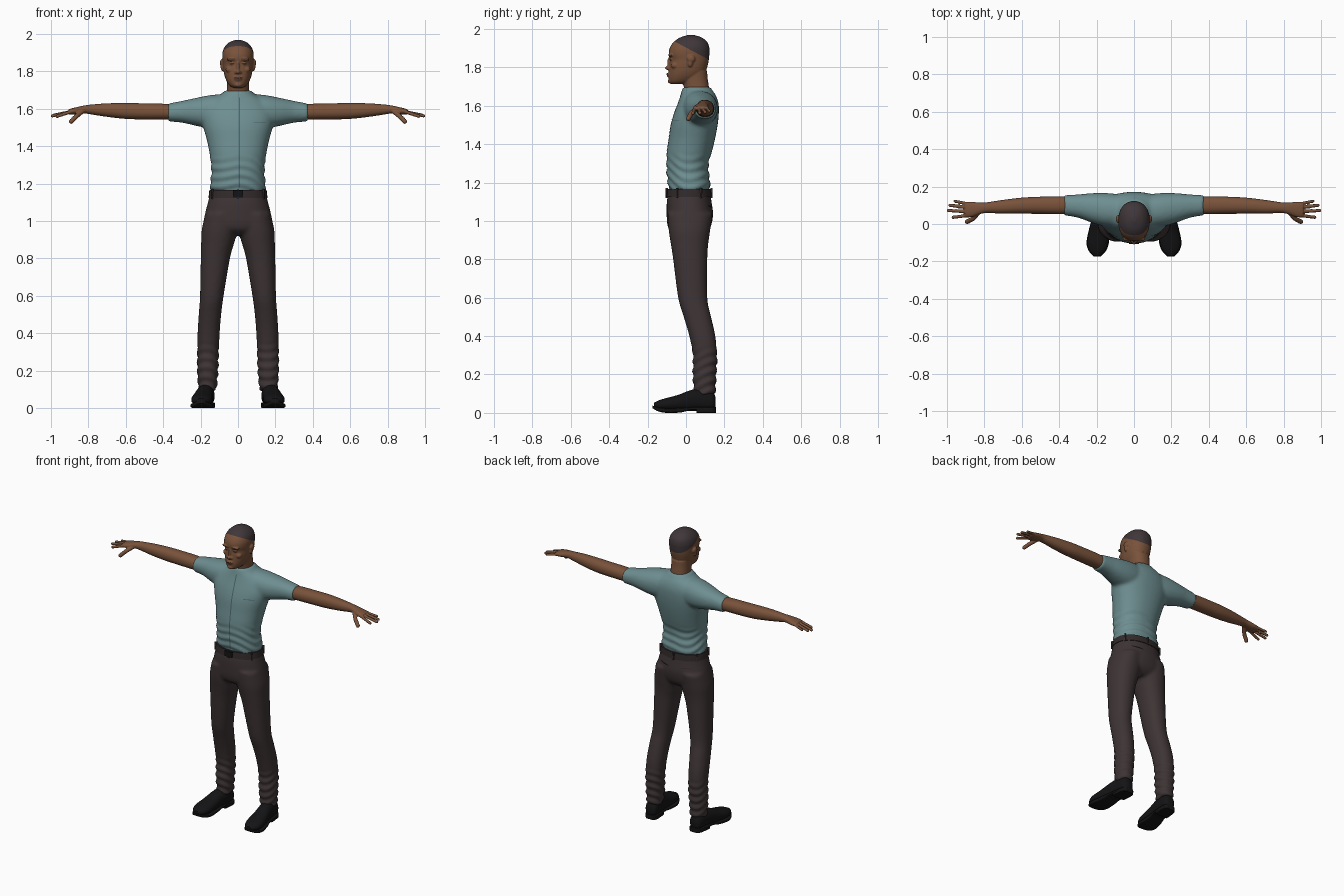
import bpy, bmesh, math
from mathutils import Matrix, Vector

if "Cube" in bpy.data.objects:
    bpy.data.objects.remove(bpy.data.objects["Cube"])


def material(name, r, g, b):
    m = bpy.data.materials.new(name)
    m.diffuse_color = (r, g, b, 1)
    m.use_nodes = True
    m.node_tree.nodes["Principled BSDF"].inputs["Base Color"].default_value = m.diffuse_color
    return m


SKIN = material("brown skin", .19, .085, .043)
HAIR = material("dark hair", .05, .037, .040)
SHIRT = material("teal shirt", .155, .27, .28)
SEAM = material("shirt seam", .07, .13, .135)
TROUSER = material("dark trousers", .048, .034, .035)
BELT = material("belt", .032, .023, .024)
BLACK = material("black leather", .007, .007, .008)
LIP = material("lips", .14, .052, .036)
DARK = material("eye shade", .06, .028, .017)


def spline(rows, steps=5):
    """Catmull-Rom interpolation of section parameters."""
    out = []
    for i in range(len(rows) - 1):
        p0, p1 = rows[max(i - 1, 0)], rows[i]
        p2, p3 = rows[i + 1], rows[min(i + 2, len(rows) - 1)]
        for k in range(steps):
            t = k / steps
            out.append([.5 * (2 * b + (c - a) * t + (2 * a - 5 * b + 4 * c - d) * t * t
                              + (3 * b - a - 3 * c + d) * t ** 3)
                        for a, b, c, d in zip(p0, p1, p2, p3)])
    return out + [list(rows[-1])]


def loft(bm, axis, rows, s=1, power=2.2, n=36):
    """Sections: (position on axis, centre, half width, low, high)."""
    rings = []
    for t, ca, ra, b0, b1 in spline(rows):
        ring = []
        for k in range(n):
            w = 2 * math.pi * k / n
            c, d = math.cos(w), math.sin(w)
            a = ca + ra * math.copysign(abs(c) ** (2 / power), c)
            b = (b0 + b1) / 2 + (b1 - b0) / 2 * math.copysign(abs(d) ** (2 / power), d)
            x, y, z = {"x": (t, a, b), "y": (a, t, b), "z": (a, b, t)}[axis]
            ring.append(bm.verts.new((s * x, y, z)))
        rings.append(ring)
    for r, q in zip(rings, rings[1:]):
        for k in range(n):
            bm.faces.new((r[k], r[(k + 1) % n], q[(k + 1) % n], q[k]))
    bm.faces.new(rings[0])
    bm.faces.new(rings[-1])


def ball(bm, centre, radii, sub=3):
    bmesh.ops.create_icosphere(bm, subdivisions=sub, radius=1,
                               matrix=Matrix.Translation(centre) @ Matrix.Diagonal((*radii, 1)))


def finger(bm, points, r, s):
    for p, q in zip(points, points[1:]):
        p, q = Vector(p), Vector(q)
        for k in range(15):
            c = p.lerp(q, k / 14)
            ball(bm, (s * c.x, c.y, c.z), (r, r, r), 2)


def finish(name, bm, mats, voxel=0, smooth=0, recalc=True):
    """Turn the bmesh into an object, optionally fused into one skin."""
    if recalc:
        bmesh.ops.recalc_face_normals(bm, faces=bm.faces[:])
    me = bpy.data.meshes.new(name)
    bm.to_mesh(me)
    bm.free()
    ob = bpy.data.objects.new(name, me)
    bpy.context.collection.objects.link(ob)
    if voxel:
        m = ob.modifiers.new("fuse", "REMESH")
        m.mode, m.voxel_size = "VOXEL", voxel
        m = ob.modifiers.new("soften", "SMOOTH")
        m.factor, m.iterations = .5, smooth
        dg = bpy.context.evaluated_depsgraph_get()
        ob.data = bpy.data.meshes.new_from_object(ob.evaluated_get(dg))
        ob.modifiers.clear()
    ob.data.materials.clear()
    for m in mats:
        ob.data.materials.append(m)
    for p in ob.data.polygons:
        p.use_smooth = True
        p.material_index = 0
    ob.data.set_sharp_from_angle(angle=math.radians(50))
    return ob


def wrinkle(ob, top, depth):
    """Cloth folds that fade out towards the given height."""
    moves = [(v, v.normal.copy()) for v in ob.data.vertices if v.co.z < top]
    for v, nrm in moves:
        x, y, z = v.co
        fade = min(1, (top - z) / .08)
        v.co += nrm * depth * fade * math.sin(125 * z + 14 * abs(x) + 4 * math.sin(18 * y + 9 * x))


def patch(name, target, cx, cz, rx, rz, mat, face=-1, nx=10, nz=4, tilt=0, rounded=True):
    """Thin painted detail laid on a surface."""
    bpy.context.view_layer.update()
    bm = bmesh.new()
    grid = []
    for j in range(nz + 1):
        row = []
        for i in range(nx + 1):
            u, v = 2 * i / nx - 1, 2 * j / nz - 1
            x = cx + rx * u
            z = cz + tilt * u + rz * v * (math.sqrt(1 - .95 * u * u) if rounded else 1)
            hit, loc, _, _ = target.ray_cast(Vector((x, face, z)), Vector((0, -face, 0)))
            row.append(bm.verts.new((x, (loc.y if hit else 0) + face * .0015, z)))
        grid.append(row)
    for a, b in zip(grid, grid[1:]):
        for i in range(nx):
            q = (a[i], a[i + 1], b[i + 1], b[i])
            bm.faces.new(q if face < 0 else q[::-1])
    return finish(name, bm, [mat], recalc=False)


def box(name, centre, size, mat, angle=0):
    bm = bmesh.new()
    bmesh.ops.create_cube(bm, size=1, matrix=Matrix.Translation(centre)
                          @ Matrix.Rotation(angle, 4, "Z") @ Matrix.Diagonal((*size, 1)))
    return finish(name, bm, [mat])


# Head, neck and facial forms
bm = bmesh.new()
loft(bm, "z", [(1.64, 0, .065, 0, .125), (1.70, 0, .060, -.012, .119),
               (1.74, 0, .060, -.02, .113), (1.78, 0, .062, -.02, .11)])
loft(bm, "z", [(1.713, 0, .025, -.078, -.01), (1.725, 0, .045, -.088, .04),
               (1.75, 0, .062, -.091, .08), (1.78, 0, .073, -.089, .103),
               (1.815, 0, .079, -.086, .114), (1.84, 0, .081, -.083, .119),
               (1.87, 0, .084, -.090, .122), (1.90, 0, .083, -.085, .122),
               (1.93, 0, .072, -.066, .112), (1.955, 0, .047, -.032, .083),
               (1.969, 0, .012, .012, .04)])
ball(bm, (0, -.093, 1.797), (.013, .017, .011))
ball(bm, (0, -.084, 1.823), (.009, .014, .034))
ball(bm, (0, -.090, 1.766), (.024, .012, .006))
ball(bm, (0, -.087, 1.755), (.021, .011, .006))
ball(bm, (0, -.080, 1.728), (.022, .015, .013))
for s in (-1, 1):
    ball(bm, (s * .012, -.087, 1.794), (.009, .011, .008))
    ball(bm, (s * .032, -.078, 1.864), (.030, .014, .009))
    ball(bm, (s * .045, -.058, 1.81), (.022, .020, .018))
    ball(bm, (s * .031, -.074, 1.843), (.014, .012, .008))
    ball(bm, (s * .086, .027, 1.845), (.011, .021, .020))
    ball(bm, (s * .083, .022, 1.825), (.010, .014, .024))
head = finish("head", bm, [SKIN, HAIR], .004, 4)

# Cropped hair: faces above a sloping hairline
bm = bmesh.new()
bm.from_mesh(head.data)
co, no = Vector((0, -.06, 1.935)), Vector((0, .09, .17))
bmesh.ops.bisect_plane(bm, geom=bm.verts[:] + bm.edges[:] + bm.faces[:], plane_co=co, plane_no=no)
for f in bm.faces:
    f.material_index = int((f.calc_center_median() - co).dot(no) > 0)
bm.to_mesh(head.data)
bm.free()
for s in (-1, 1):
    patch("eye", head, s * .031, 1.843, .013, .003, DARK)
    patch("eyebrow", head, s * .033, 1.866, .019, .003, DARK)
patch("lips", head, 0, 1.761, .022, .009, LIP)

# Shirt: torso and sleeves fused
bm = bmesh.new()
loft(bm, "z", [(1.155, 0, .147, -.088, .124), (1.20, 0, .148, -.095, .125),
               (1.25, 0, .142, -.100, .119), (1.30, 0, .144, -.101, .117),
               (1.36, 0, .152, -.100, .135), (1.43, 0, .166, -.090, .152),
               (1.50, 0, .185, -.080, .165), (1.56, 0, .195, -.063, .171),
               (1.61, 0, .180, -.044, .170), (1.65, 0, .140, -.030, .158),
               (1.68, 0, .088, -.022, .138), (1.698, 0, .072, -.016, .127)])
for s in (-1, 1):
    loft(bm, "x", [(.05, .07, .085, 1.50, 1.68), (.14, .075, .09, 1.495, 1.674),
                   (.22, .085, .08, 1.508, 1.659), (.30, .096, .062, 1.526, 1.642),
                   (.375, .10, .054, 1.532, 1.628)], s)
shirt = finish("shirt", bm, [SHIRT], .01, 5)
wrinkle(shirt, 1.36, .0035)
patch("placket_line", shirt, .008, 1.42, .0035, .24, SEAM, nx=1, nz=50, rounded=False)
patch("pocket_edge", shirt, .115, 1.525, .033, .002, SEAM, nz=1, rounded=False)

# Bare arms with hands
for s, side in ((-1, "right"), (1, "left")):
    bm = bmesh.new()
    loft(bm, "x", [(.33, .10, .045, 1.54, 1.62), (.40, .10, .048, 1.542, 1.627),
                   (.50, .10, .046, 1.543, 1.629), (.60, .098, .043, 1.546, 1.631),
                   (.70, .092, .037, 1.557, 1.629), (.78, .088, .029, 1.569, 1.623),
                   (.82, .084, .030, 1.575, 1.618), (.87, .078, .041, 1.570, 1.607),
                   (.905, .077, .041, 1.570, 1.598)], s)
    for y, tip, r in ((.109, (.957, .122, 1.572), .0085), (.088, (.984, .100, 1.566), .0095),
                      (.066, (.993, .072, 1.562), .0095), (.045, (.967, .036, 1.560), .0095)):
        finger(bm, [(.89, y, 1.585), tip], r, s)
    finger(bm, [(.83, .062, 1.588), (.862, .028, 1.562), (.892, .012, 1.532)], .013, s)
    finish(side + "_arm", bm, [SKIN], .004, 3)

# Trousers: hips and legs fused
bm = bmesh.new()
loft(bm, "z", [(1.15, 0, .149, -.092, .126), (1.10, 0, .161, -.100, .133),
               (1.04, 0, .176, -.101, .141), (.985, 0, .184, -.098, .134),
               (.95, 0, .165, -.085, .118), (.925, 0, .10, -.05, .09)])
for s in (-1, 1):
    loft(bm, "z", [(1.04, .09, .085, -.096, .138), (.95, .099, .095, -.090, .126),
                   (.88, .109, .088, -.079, .116), (.80, .121, .078, -.067, .111),
                   (.60, .140, .063, -.041, .111), (.50, .150, .060, -.012, .131),
                   (.40, .157, .059, .017, .153), (.30, .160, .057, .036, .161),
                   (.20, .162, .055, .035, .157), (.095, .163, .048, .043, .152)], s)
trousers = finish("trousers", bm, [TROUSER], .01, 4)
wrinkle(trousers, .36, .004)
patch("back_pocket_slit", trousers, .075, 1.075, .038, .005, BLACK, face=1, tilt=.004)
patch("other_pocket_slit", trousers, -.075, 1.075, .038, .002, BELT, face=1, tilt=-.004)

# Belt, buckle and loops
bm = bmesh.new()
loft(bm, "z", [(1.124, 0, .158, -.101, .134), (1.166, 0, .153, -.096, .130)])
finish("belt", bm, [BELT])
box("buckle", (0, -.100, 1.145), (.055, .012, .036), BLACK)
for k in range(6):
    w = math.radians(30 + 60 * k)
    p = 2 / 2.2
    x = .156 * math.copysign(abs(math.cos(w)) ** p, math.cos(w))
    y = .0165 + .116 * math.copysign(abs(math.sin(w)) ** p, math.sin(w))
    box("belt_loop", (x, y, 1.145), (.008, .012, .052), TROUSER, math.atan2(y / .0135, x / .0243) - math.pi / 2)

# Shoes: upper, sole and heel
for s, side in ((-1, "right"), (1, "left")):
    bm = bmesh.new()
    loft(bm, "y", [(.153, .165, .022, .03, .085), (.135, .167, .040, .01, .112),
                   (.07, .172, .046, .01, .126), (.02, .180, .048, .01, .117),
                   (-.04, .188, .053, .01, .094), (-.10, .194, .056, .012, .078),
                   (-.14, .196, .045, .016, .066), (-.168, .197, .02, .026, .052)], s)
    finish(side + "_shoe", bm, [BLACK])
    bm = bmesh.new()
    loft(bm, "y", [(.155, .165, .026, .012, .03), (.13, .167, .044, .012, .03),
                   (.03, .178, .048, .014, .03), (-.03, .187, .054, .002, .026),
                   (-.10, .194, .060, .0, .024), (-.145, .196, .045, .008, .03),
                   (-.174, .197, .018, .024, .038)], s, 5)
    loft(bm, "y", [(.155, .165, .026, 0, .02), (.13, .167, .044, 0, .02),
                   (.055, .174, .046, 0, .02)], s, 8)
    finish(side + "_sole", bm, [BLACK])
